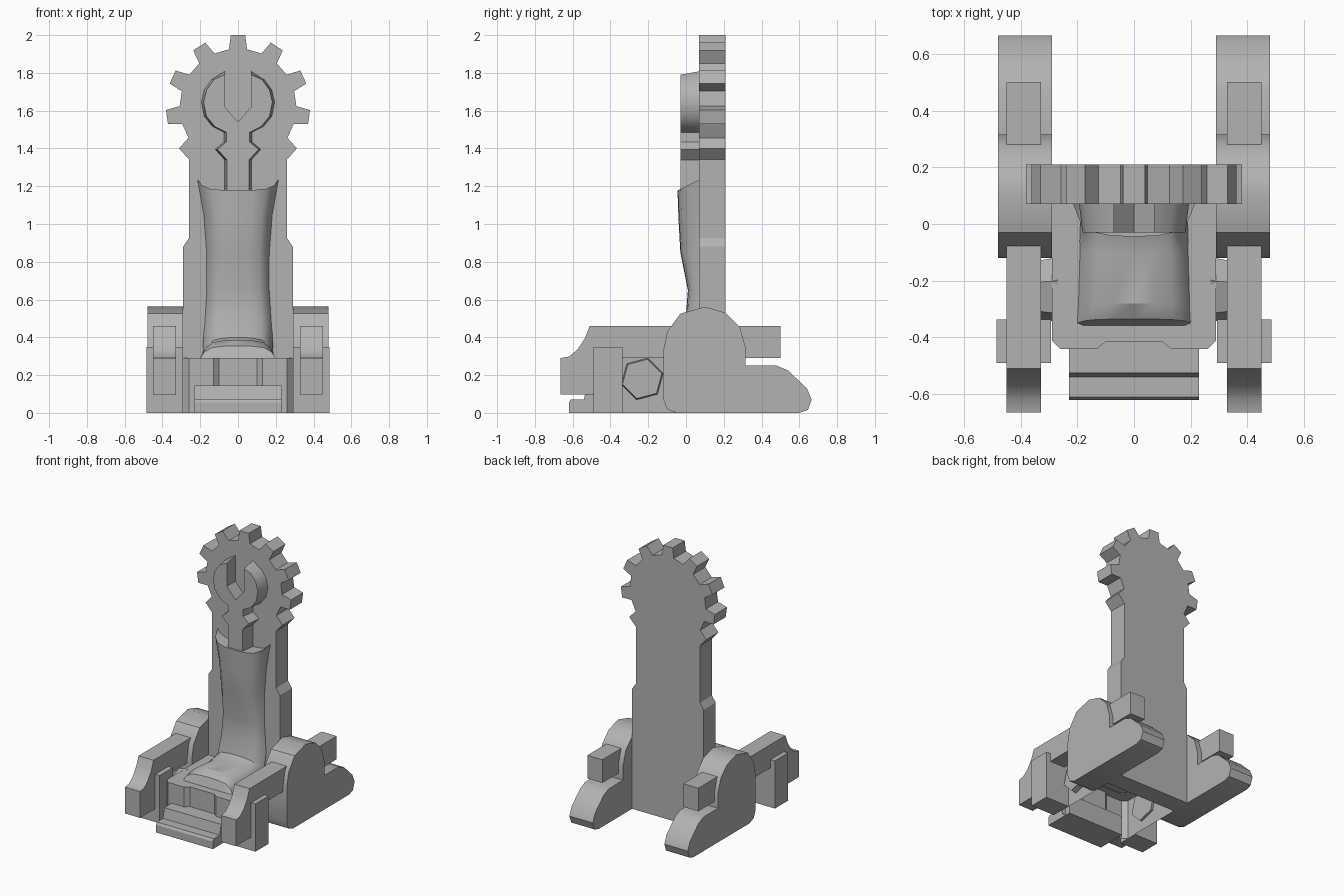
import bpy, bmesh, math

if "Cube" in bpy.data.objects:
    bpy.data.objects.remove(bpy.data.objects["Cube"])

stone = bpy.data.materials.new("grey stone")
stone.diffuse_color = (0.45, 0.45, 0.45, 1)
stone.use_nodes = True
stone.node_tree.nodes["Principled BSDF"].inputs["Base Color"].default_value = stone.diffuse_color


def finish(name, bm, mirror=False, smooth=False):
    bmesh.ops.recalc_face_normals(bm, faces=bm.faces)
    me = bpy.data.meshes.new(name)
    bm.to_mesh(me)
    bm.free()
    me.materials.append(stone)
    ob = bpy.data.objects.new(name, me)
    bpy.context.collection.objects.link(ob)
    if smooth:
        bpy.ops.object.select_all(action='DESELECT')
        ob.select_set(True)
        bpy.context.view_layer.objects.active = ob
        bpy.ops.object.shade_smooth_by_angle(angle=math.radians(35))
    if mirror:
        m = ob.modifiers.new("other side", 'MIRROR')
        m.use_bisect_axis[0] = False
        m.use_mirror_merge = False
    return ob


def prism(name, pts, axis, a, b, far=None, first_cap=True, **kw):
    """Extrude a 2D profile along an axis from a to b; far = other profile at b."""
    place = {'X': lambda p, d: (d, p[0], p[1]),
             'Y': lambda p, d: (p[0], d, p[1]),
             'Z': lambda p, d: (p[0], p[1], d)}[axis]
    bm = bmesh.new()
    r1 = [bm.verts.new(place(p, a)) for p in pts]
    r2 = [bm.verts.new(place(p, b)) for p in (far or pts)]
    n = len(pts)
    for i in range(n):
        j = (i + 1) % n
        bm.faces.new((r1[i], r1[j], r2[j], r2[i]))
    if first_cap:
        bm.faces.new(r1)
    bm.faces.new(r2)
    return finish(name, bm, **kw)


def both(half):
    """Complete a right-hand half outline with its mirror image."""
    return half + [(-x, y) for x, y in reversed(half) if x > 1e-6]


def rect(a0, a1, b0, b1):
    return [(a0, b0), (a1, b0), (a1, b1), (a0, b1)]


# backrest with toothed gear top
half = [(0.29, 0), (0.29, 0.88), (0.26, 0.925), (0.26, 1.342)]
for k in range(4, -1, -1):
    t = math.radians(90 - k * 360 / 11)
    c, s = math.cos(t), math.sin(t)
    for r, w in ((0.305, -0.048), (0.38, -0.038), (0.38, 0.038), (0.305, 0.048)):
        if (k == 4 and w < 0) or (k == 0 and w > 0):
            continue
        half.append((r * c - w * s, 1.62 + r * s + w * c))
prism("backrest", both(half), 'Y', 0.07, 0.21)

# raised spanner relief, its outer sides tapering to the front
outer = [(0.072, 1.15), (0.072, 1.34), (0.122, 1.395), (0.075, 1.435), (0.075, 1.485),
         (0.135, 1.515), (0.18, 1.57), (0.195, 1.645), (0.18, 1.71), (0.14, 1.765), (0.07, 1.81)]
mouth = [(0.07, 1.62), (0, 1.54)]
front = [(x - 0.013, z) for x, z in outer[:-1]] + [(0.07, 1.79)]
prism("spanner_relief", both(outer + mouth), 'Y', 0.08, -0.03,
      far=both(front + mouth), smooth=True)

# seat base, open underneath, with a shallow front recess
base = both([(0.29, 0.08), (0.29, -0.41), (0.26, -0.44), (0.13, -0.44), (0.10, -0.415)])
prism("seat_base", base, 'Z', 0, 0.29, first_cap=False)

# stepped footrest
step = [(-0.40, 0), (-0.62, 0), (-0.62, 0.055), (-0.61, 0.072), (-0.54, 0.072),
        (-0.525, 0.145), (-0.40, 0.145)]
prism("footrest", step, 'X', -0.23, 0.23)

# padded cushion: half width, edge y/z, crown y/z along the seat and up the back
stations = [(0.205, -0.36, 0.285, -0.36, 0.285), (0.202, -0.35, 0.285, -0.335, 0.355),
            (0.198, -0.28, 0.285, -0.28, 0.387), (0.193, -0.10, 0.285, -0.10, 0.37),
            (0.188, 0.03, 0.30, -0.025, 0.40), (0.180, 0.075, 0.45, 0.0, 0.52),
            (0.168, 0.075, 0.65, 0.01, 0.65), (0.168, 0.075, 0.85, -0.03, 0.85),
            (0.183, 0.075, 1.05, -0.04, 1.03), (0.216, 0.075, 1.237, -0.045, 1.178),
            (0.216, 0.075, 1.237, 0.075, 1.178)]
section = [(0, 1), (0.38, 0.97), (0.68, 0.86), (0.88, 0.55), (1, 0)]
section = [(-u, h) for u, h in section[:0:-1]] + section
bm = bmesh.new()
rows = [[bm.verts.new((w * u, ey + (cy - ey) * h, ez + (cz - ez) * h)) for u, h in section]
        for w, ey, ez, cy, cz in stations]
for r, q in zip(rows, rows[1:]):
    for i in range(len(section) - 1):
        bm.faces.new((r[i], r[i + 1], q[i + 1], q[i]))
bmesh.ops.remove_doubles(bm, verts=bm.verts, dist=0.0005)
finish("cushion", bm, smooth=True)

# rounded side legs
leg = [(-0.05, 0), (-0.10, 0.02), (-0.12, 0.07), (-0.12, 0.33), (-0.10, 0.43), (-0.03, 0.525),
       (0.10, 0.562), (0.21, 0.53), (0.285, 0.455), (0.315, 0.35), (0.315, 0.25), (0.48, 0.25),
       (0.54, 0.225), (0.64, 0.13), (0.665, 0.07), (0.645, 0.015), (0.60, 0)]
prism("side_leg", leg, 'X', 0.29, 0.48, mirror=True, smooth=True)

# armrests with a scooped, drooping front
arm = [(0.50, 0.29), (0.50, 0.46), (-0.51, 0.46), (-0.535, 0.395), (-0.575, 0.335),
       (-0.62, 0.298), (-0.665, 0.29), (-0.665, 0.097), (-0.42, 0.097), (-0.42, 0.29)]
prism("armrest", arm, 'X', 0.328, 0.45, mirror=True, smooth=True)

# front posts under the armrests
prism("front_post", rect(-0.49, -0.337, 0, 0.35), 'X', 0.292, 0.485, mirror=True)

# hexagonal nuts between base and armrests
hexagon = [[(-0.232 + r * math.cos(math.radians(a)), 0.18 + r * math.sin(math.radians(a)))
            for a in range(15, 375, 60)] for r in (0.118, 0.108)]
prism("side_nut", hexagon[0], 'X', 0.27, 0.33, far=hexagon[1], mirror=True)
